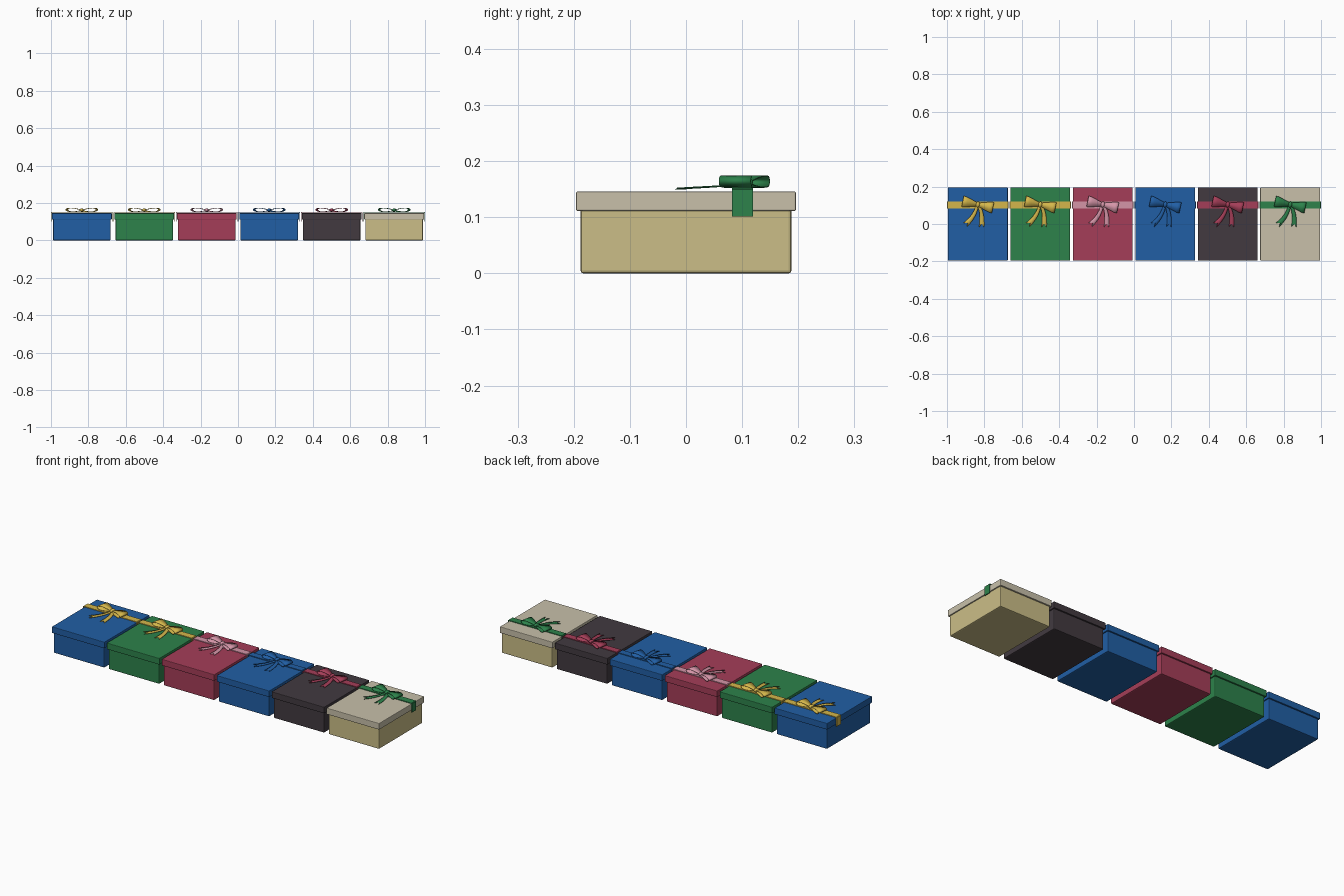
import bpy, bmesh, math
from mathutils import Vector

if "Cube" in bpy.data.objects:
    bpy.data.objects.remove(bpy.data.objects["Cube"])

# linear colours
COLS = {
    "blue": (0.015, 0.114, 0.376), "green": (0.026, 0.223, 0.070),
    "red": (0.376, 0.048, 0.098), "charcoal": (0.054, 0.042, 0.051),
    "cream": (0.578, 0.527, 0.402), "tan": (0.597, 0.515, 0.242),
    "yellow": (0.66, 0.47, 0.07), "pink": (0.66, 0.30, 0.39),
}
MATS = {}
for name, c in COLS.items():
    MATS[name] = bpy.data.materials.new(name)
    MATS[name].diffuse_color = (*c, 1)


def finish(bm, name, col, loc):
    me = bpy.data.meshes.new(name)
    bm.to_mesh(me)
    bm.free()
    ob = bpy.data.objects.new(name, me)
    ob.location = loc
    me.materials.append(MATS[col])
    bpy.context.collection.objects.link(ob)
    return ob


def box(name, col, x, hx, hy, z0, z1, bevel, taper=1.0):
    bm = bmesh.new()
    bmesh.ops.create_cube(bm, size=2)
    for v in bm.verts:
        s = taper if v.co.z < 0 else 1
        v.co = (v.co.x * hx * s, v.co.y * hy * s, z1 if v.co.z > 0 else z0)
    ob = finish(bm, name, col, (x, 0, 0))
    b = ob.modifiers.new("bevel", "BEVEL")
    b.width, b.segments = bevel, 2
    return ob


def strip(bm, rows):
    """Sheet through pairs of edge points."""
    vs = [(bm.verts.new(a), bm.verts.new(b)) for a, b in rows]
    for (a, b), (c, d) in zip(vs, vs[1:]):
        bm.faces.new((a, b, d, c))


def turn(p, ang):
    return (p[0] * math.cos(ang) - p[1] * math.sin(ang),
            p[0] * math.sin(ang) + p[1] * math.cos(ang), p[2])


def smooth(ob, thick):
    s = ob.modifiers.new("thickness", "SOLIDIFY")
    s.thickness, s.offset = thick, 0
    for p in ob.data.polygons:
        p.use_smooth = True
    ob.data.set_sharp_from_angle(angle=math.radians(40))


def loops(col, x):
    # two open teardrop loops, flaring away from the knot
    for side, tag in ((-1, "left"), (1, "right")):
        bm = bmesh.new()
        rows = []
        n = 28
        for i in range(n + 1):
            t = 2 * math.pi * i / n
            u = (1 - math.cos(t)) / 2
            px = side * (0.004 + 0.078 * u)
            pz = 0.1615 + 0.003 * u + 0.0135 * math.sin(t) * (0.35 + 0.65 * u)
            w = 0.010 + 0.019 * min(1, u * 1.2)
            rows.append([turn((px, s * w, pz), math.radians(-12)) for s in (-1, 1)])
        strip(bm, rows)
        smooth(finish(bm, "bow_loop_" + tag, col, (x, 0.104, 0)), 0.002)


def tail(col, x, tag, p0, p1, p2, w0, w1, zend):
    # curved flat tail with a swallow-tail end
    bm = bmesh.new()
    p0, p1, p2 = Vector(p0), Vector(p1), Vector(p2)
    n = 8
    prev = None
    for i in range(n + 1):
        t = i / n
        c = (1 - t) ** 2 * p0 + 2 * t * (1 - t) * p1 + t * t * p2
        d = ((1 - t) * (p1 - p0) + t * (p2 - p1)).normalized()
        nrm = Vector((-d.y, d.x))
        w = w0 + (w1 - w0) * t
        z = 0.158 + (zend - 0.158) * t
        mid = c - d * 0.018 if i == n else c
        row = [bm.verts.new((q.x, q.y, z)) for q in (c - nrm * w, mid, c + nrm * w)]
        if prev:
            for k in (0, 1):
                bm.faces.new((prev[k], prev[k + 1], row[k + 1], row[k]))
        prev = row
    smooth(finish(bm, "bow_tail_" + tag, col, (x, 0, 0)), 0.0015)


def ribbon(col, x):
    # band over the lid, folded down both sides
    bm = bmesh.new()
    prof = [(-0.163, 0.101), (-0.163, 0.1485), (-0.161, 0.1505),
            (0.161, 0.1505), (0.163, 0.1485), (0.163, 0.101)]
    strip(bm, [((px, 0.082, pz), (px, 0.119, pz)) for px, pz in prof])
    ob = finish(bm, "ribbon_band", col, (x, 0, 0))
    s = ob.modifiers.new("thickness", "SOLIDIFY")
    s.thickness, s.offset = 0.004, 0


def knot(col, x):
    bm = bmesh.new()
    bmesh.ops.create_uvsphere(bm, u_segments=16, v_segments=8, radius=1)
    for v in bm.verts:
        v.co = turn((v.co.x * 0.011, v.co.y * 0.016, v.co.z * 0.010), math.radians(-12))
    for f in bm.faces:
        f.smooth = True
    finish(bm, "bow_knot", col, (x, 0.104, 0.162))


# body, lid, ribbon colours from left to right
SETS = [("blue", "blue", "yellow"), ("green", "green", "yellow"),
        ("red", "red", "pink"), ("blue", "blue", "blue"),
        ("charcoal", "charcoal", "red"), ("tan", "cream", "green")]
for i, (body, lid, rib) in enumerate(SETS):
    x = (i - 2.5) * 0.334
    box("box_body", body, x, 0.154, 0.188, 0.0, 0.125, 0.005)
    box("box_lid", lid, x, 0.160, 0.196, 0.111, 0.146, 0.003)
    ribbon(rib, x)
    loops(rib, x)
    knot(rib, x)
    tail(rib, x, "left", (-0.003, 0.10), (-0.015, 0.04), (-0.068, -0.005), 0.007, 0.014, 0.152)
    tail(rib, x, "right", (0.003, 0.10), (0.028, 0.06), (0.020, -0.018), 0.007, 0.014, 0.150)

for m in bpy.data.materials:
    if m.users and not m.is_grease_pencil:
        m.use_nodes = True
        m.node_tree.nodes["Principled BSDF"].inputs["Base Color"].default_value = m.diffuse_color
